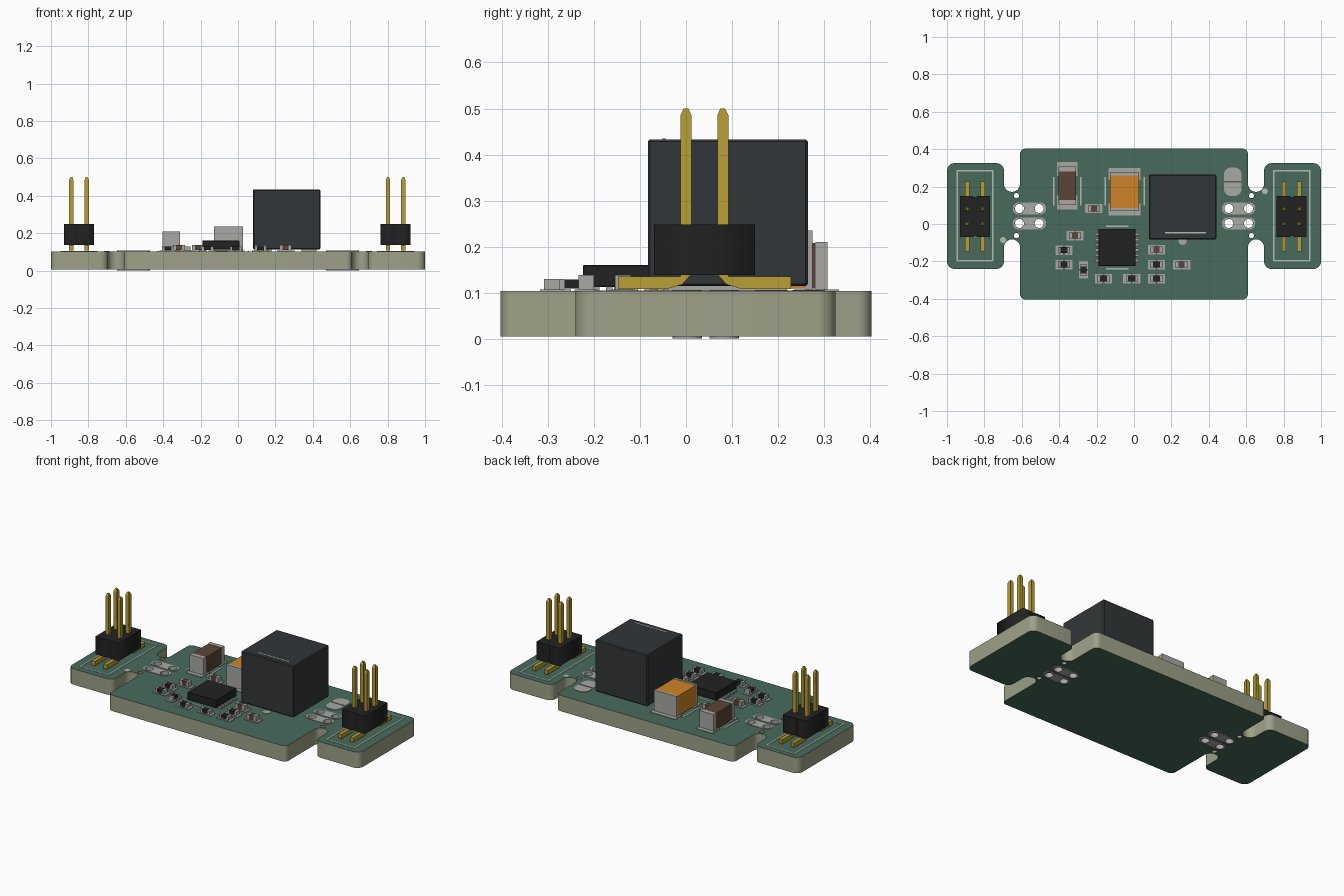
import bpy, bmesh, math
from mathutils import Vector

if "Cube" in bpy.data.objects:
    bpy.data.objects.remove(bpy.data.objects["Cube"])

def material(name, hexcode):
    m = bpy.data.materials.new(name)
    c = [int(hexcode[i:i + 2], 16) / 255 for i in (0, 2, 4)]
    m.diffuse_color = [((v + 0.055) / 1.055) ** 2.4 if v > 0.04 else v / 12.92 for v in c] + [1]
    m.use_nodes = True
    m.node_tree.nodes["Principled BSDF"].inputs["Base Color"].default_value = m.diffuse_color
    return m

GREEN = material("solder_mask", "486a5c")
BEIGE = material("fibreglass", "9ea188")
GOLD = material("gold", "b99e33")
BLACK = material("black_plastic", "222222")
DARK = material("dark_ferrite", "323638")
BROWN = material("brown_ceramic", "5d4438")
ORANGE = material("orange_ceramic", "d08428")
TIN = material("tin", "a8a8a4")
SILK = material("print_grey", "b4bdb4")
BOARD_TOP = 0.103

def make(name, bm, *mats):
    bmesh.ops.recalc_face_normals(bm, faces=bm.faces)
    me = bpy.data.meshes.new(name)
    bm.to_mesh(me)
    bm.free()
    ob = bpy.data.objects.new(name, me)
    bpy.context.collection.objects.link(ob)
    for m in mats:
        me.materials.append(m)
    return ob

def box(name, x0, x1, y0, y1, z0, z1, mat, bevel=0):
    bm = bmesh.new()
    bmesh.ops.create_cube(bm, size=1)
    for v in bm.verts:
        v.co = ((x0 + x1) / 2 + v.co.x * (x1 - x0), (y0 + y1) / 2 + v.co.y * (y1 - y0),
                (z0 + z1) / 2 + v.co.z * (z1 - z0))
    if bevel:
        bmesh.ops.bevel(bm, geom=bm.edges[:], offset=bevel, segments=1, affect='EDGES')
    return make(name, bm, mat)

def circle(x, y, r, n=24):
    return [(x + r * math.cos(2 * math.pi * i / n), y + r * math.sin(2 * math.pi * i / n)) for i in range(n)]

def fillet(corners, n=8):
    """Round each (x, y, radius) corner of a closed outline."""
    out = []
    for i, (x, y, r) in enumerate(corners):
        p = Vector((x, y))
        a = (Vector(corners[i - 1][:2]) - p).normalized()
        b = (Vector(corners[(i + 1) % len(corners)][:2]) - p).normalized()
        if r == 0:
            out.append((x, y))
            continue
        half = a.angle(b) / 2
        c = p + (a + b).normalized() * (r / math.sin(half))
        s = p + a * (r / math.tan(half)) - c
        e = p + b * (r / math.tan(half)) - c
        turn = s.angle_signed(e)
        for k in range(n + 1):
            t = -turn * k / n
            out.append((c.x + s.x * math.cos(t) - s.y * math.sin(t),
                        c.y + s.x * math.sin(t) + s.y * math.cos(t)))
    return out

def plate(name, loops, z0, z1, *mats):
    """Flat filled plate; loops after the first are holes."""
    cu = bpy.data.curves.new(name + "_curve", 'CURVE')
    cu.dimensions, cu.fill_mode, cu.extrude = '2D', 'BOTH', (z1 - z0) / 2
    for loop in loops:
        sp = cu.splines.new('POLY')
        sp.points.add(len(loop) - 1)
        for pt, (x, y) in zip(sp.points, loop):
            pt.co = (x, y, 0, 1)
        sp.use_cyclic_u = True
    tmp = bpy.data.objects.new(name + "_tmp", cu)
    bpy.context.collection.objects.link(tmp)
    bpy.context.view_layer.update()
    me = bpy.data.meshes.new_from_object(tmp.evaluated_get(bpy.context.evaluated_depsgraph_get()))
    bpy.data.objects.remove(tmp)
    bm = bmesh.new()
    bm.from_mesh(me)
    bpy.data.meshes.remove(me)
    bmesh.ops.remove_doubles(bm, verts=bm.verts, dist=1e-5)
    bmesh.ops.translate(bm, verts=bm.verts, vec=(0, 0, (z0 + z1) / 2))
    bmesh.ops.recalc_face_normals(bm, faces=bm.faces)
    for f in bm.faces:
        f.material_index = 0 if abs(f.normal.z) > 0.5 or len(mats) == 1 else 1
    return make(name, bm, *mats)

def rounded_rect(x0, x1, y0, y1, r):
    return fillet([(x0, y0, r), (x1, y0, r), (x1, y1, r), (x0, y1, r)])

# Circuit board: centre panel, two tabs on narrow bridges, drilled holes
half = [(0.61, -0.403, .03), (0.61, -0.082, .042), (0.695, -0.082, .042), (0.695, -0.24, .04), (1, -0.24, .04),
        (1, 0.325, .04), (0.695, 0.325, .04), (0.695, 0.172, .042), (0.61, 0.172, .042), (0.61, 0.403, .03)]
outline = fillet(half + [(-x, y, r) for x, y, r in reversed(half)])
pads, holes = [], []
for s in (-1, 1):
    for y in (0.003, 0.083):
        pads.append((s, y))
        holes += [circle(s * x, y, 0.028) for x in (0.507, 0.612)]
    holes += [circle(s * 0.628, y, 0.014, 16) for y in (-0.062, 0.152)]
board = plate("circuit_board", [outline] + holes, 0.005, BOARD_TOP, GREEN, BEIGE)
bpy.ops.object.select_all(action='DESELECT')
board.select_set(True)
bpy.context.view_layer.objects.active = board
bpy.ops.object.shade_smooth_by_angle(angle=math.radians(35))

# Plated test point pads passing through the board
for i, (s, y) in enumerate(pads):
    xs = sorted((s * 0.47, s * 0.648))
    plate(f"test_pad_{i}", [rounded_rect(*xs, y - 0.032, y + 0.032, 0.0319),
          circle(s * 0.507, y, 0.024), circle(s * 0.612, y, 0.024)], 0.0, 0.106, TIN)

# Pin headers
def pin(name, x, y, flip):
    prof = [(-.148, .108), (-.04, .108), (-.008, .118), (.012, .14), (.012, .485), (.005, .5),
            (-.005, .5), (-.012, .485), (-.012, .135), (-.148, .135)]
    bm = bmesh.new()
    sides = []
    for sx in (-1, 1):
        sides.append([bm.verts.new((x + sx * (0.005 if z > .49 else 0.0115), y + (-py if flip else py), z))
                      for py, z in prof])
        bm.faces.new(sides[-1])
    for i in range(len(prof)):
        j = (i + 1) % len(prof)
        bm.faces.new((sides[0][i], sides[0][j], sides[1][j], sides[1][i]))
    make(name, bm, GOLD)

for side, cx in (("left", -0.85), ("right", 0.843)):
    w, c = 0.08, 0.012
    plan = [(-w, -.07), (-c, -.07), (0, -.06), (c, -.07), (w, -.07),
            (w, .15), (c, .15), (0, .14), (-c, .15), (-w, .15)]
    plate(f"{side}_header_body", [[(cx + x, y) for x, y in plan]], 0.138, 0.248, BLACK)
    for i, dx in enumerate((-0.041, 0.041)):
        pin(f"{side}_header_pin_front_{i}", cx + dx, 0.0, False)
        pin(f"{side}_header_pin_back_{i}", cx + dx, 0.08, True)
    frame = lambda d: [(cx - .1 + d, -.2 + d), (cx + .1 - d, -.2 + d), (cx + .1 - d, .29 - d), (cx - .1 + d, .29 - d)]
    plate(f"{side}_header_outline", [frame(0), frame(0.008)], BOARD_TOP, 0.105, SILK)
    sign = -1 if side == "left" else 1
    plate(f"{side}_pin_one_dot", [circle(0.7 * sign, -0.086 if sign < 0 else 0.175, 0.016)], BOARD_TOP, 0.105, SILK)

# Tall power inductor with solder pads and a printed stripe
box("inductor", 0.08, 0.44, -0.083, 0.265, 0.114, 0.433, DARK, 0.005)
box("inductor_stripe", 0.165, 0.385, -0.052, -0.044, 0.432, 0.4345, SILK)
for i, x in enumerate((0.1, 0.34)):
    box(f"inductor_pad_{i}", x, x + 0.08, -0.04, 0.22, BOARD_TOP, 0.115, TIN)
plate("inductor_mark", [circle(0.26, -0.09, 0.022)], BOARD_TOP, 0.105, TIN)

# Two-terminal chips: body, end caps and board pads along one axis
def chip(name, cx, cy, length, width, height, cap, pad, mat, along_y=False):
    def part(suffix, a0, a1, w, z0, z1, m):
        if along_y:
            box(f"{name}_{suffix}", cx - w, cx + w, cy + a0, cy + a1, z0, z1, m)
        else:
            box(f"{name}_{suffix}", cx + a0, cx + a1, cy - w, cy + w, z0, z1, m)
    h, w = length / 2, width / 2
    part("body", cap - h, h - cap, w - 0.001, 0.109, height - 0.002, mat)
    for s, tag in ((-1, "a"), (1, "b")):
        part("cap_" + tag, *sorted((s * (h - cap), s * h)), w, 0.107, height, TIN)
        part("pad_" + tag, *sorted((s * (h - cap - pad), s * (h + pad))), w + min(pad, 0.008), BOARD_TOP, 0.107, TIN)

chip("large_capacitor", -0.05, 0.172, 0.205, 0.156, 0.235, 0.015, 0.025, ORANGE, True)
chip("medium_capacitor", -0.357, 0.205, 0.205, 0.095, 0.21, 0.026, 0.025, BROWN, True)
for i, (x, y) in enumerate([(-.215, .083), (-.315, -.062), (.12, -.137), (.255, -.217)]):
    chip(f"small_capacitor_{i}", x, y, 0.064, 0.034, 0.138, 0.016, 0.014, BROWN)
for i, (x, y, v) in enumerate([(-.375, -.14, 0), (-.375, -.217, 0), (-.27, -.245, 1), (-.163, -.292, 0),
                               (-.012, -.292, 0), (.12, -.292, 0), (.12, -.217, 0)]):
    chip(f"resistor_{i}", x, y, 0.064, 0.034, 0.13, 0.013, 0.014, BLACK, bool(v))

# Controller chip and its side pads
box("controller_chip", -0.19, 0.008, -0.224, -0.026, 0.112, 0.16, BLACK, 0.002)
for i in range(6):
    y = -0.055 - i * 0.028
    for side, x in (("left", -0.208), ("right", -0.014)):
        box(f"controller_pad_{side}_{i}", x, x + 0.04, y - 0.007, y + 0.007, BOARD_TOP, 0.113, TIN)
for i, y in enumerate((-0.016, -0.242)):
    box(f"controller_line_{i}", -0.15, -0.03, y, y + 0.008, BOARD_TOP, 0.105, SILK)

# Printed guide lines beside the capacitors
for i, x in enumerate((-0.43, -0.285, -0.155, 0.055)):
    box(f"capacitor_line_{i}", x - 0.004, x + 0.004, 0.1, 0.25, BOARD_TOP, 0.105, SILK)

# Solder jumper made of two half pads
plate("jumper_pad_upper", [fillet([(.48, .231, 0), (.576, .231, 0), (.576, .302, .04), (.48, .302, .04)])],
      BOARD_TOP, 0.106, TIN)
plate("jumper_pad_lower", [fillet([(.48, .15, .04), (.576, .15, .04), (.576, .221, 0), (.48, .221, 0)])],
      BOARD_TOP, 0.106, TIN)
